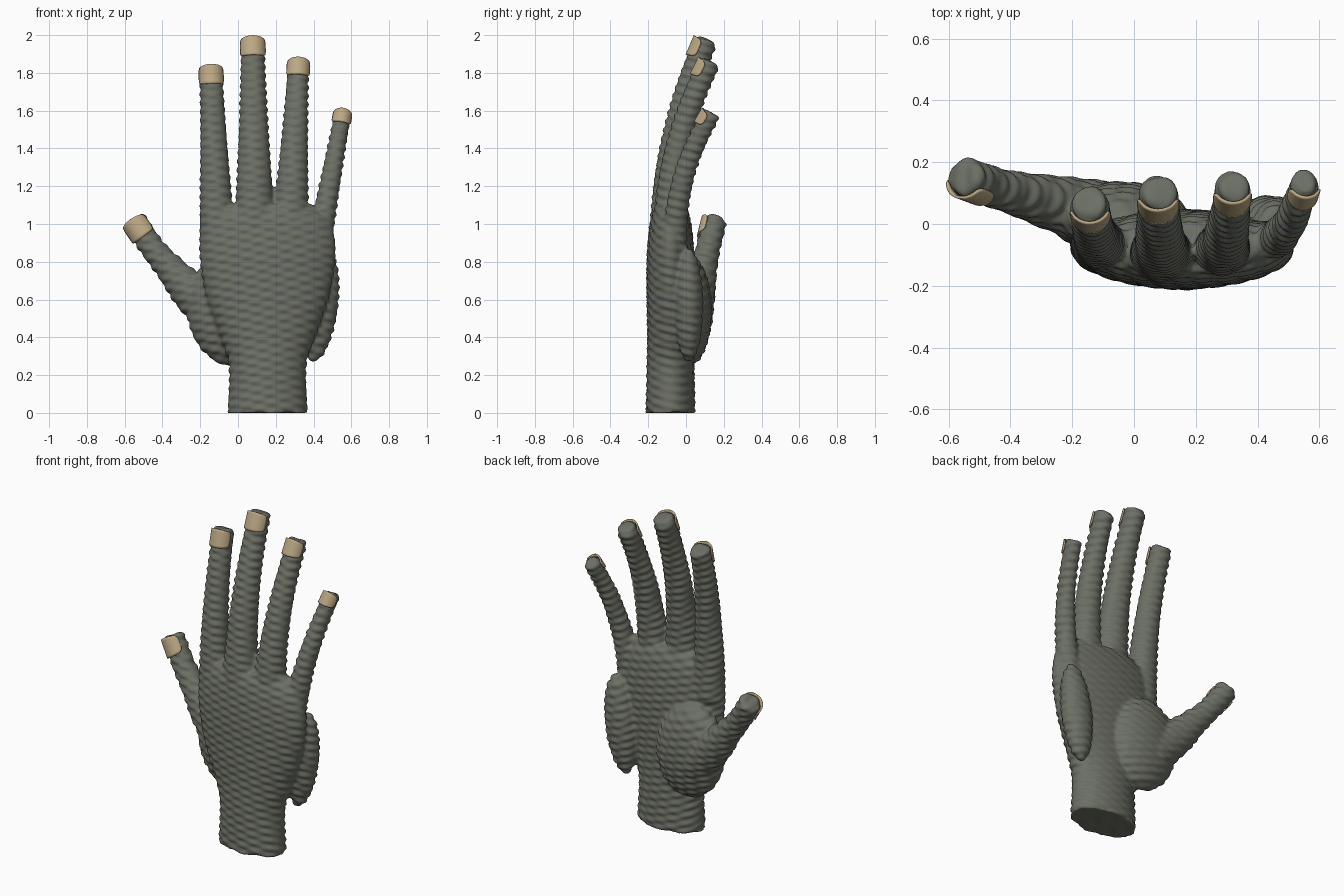
import bpy, bmesh, math
from mathutils import Vector, Matrix

if "Cube" in bpy.data.objects:
    bpy.data.objects.remove(bpy.data.objects["Cube"])


def material(name, rgb):
    m = bpy.data.materials.new(name)
    m.diffuse_color = (*rgb, 1)
    m.use_nodes = True
    m.node_tree.nodes["Principled BSDF"].inputs["Base Color"].default_value = m.diffuse_color
    return m


SKIN = material("grey green skin", (0.15, 0.16, 0.13))
NAIL = material("tan nail", (0.50, 0.39, 0.23))
BACK = Vector((0, -1, 0))


def spline(rows, steps=6):
    """Catmull-Rom through rows of numbers."""
    out = []
    n = len(rows)
    for i in range(n - 1):
        p = [rows[max(0, min(n - 1, i + k))] for k in (-1, 0, 1, 2)]
        for j in range(steps):
            t = j / steps
            out.append([0.5 * (2 * b + (c - a) * t + (2 * a - 5 * b + 4 * c - d) * t * t
                               + (3 * b - a - 3 * c + d) * t ** 3) for a, b, c, d in zip(*p)])
    out.append(list(rows[-1]))
    return out


def frame(t, ref):
    """Side and back-of-hand directions around a tangent."""
    d = (ref - t * ref.dot(t)).normalized()
    return t.cross(d), d


def tube(bm, rows, ref=BACK, round_tip=True, sides=36):
    """Closed elliptical tube through rows of x, y, z, width radius, depth radius."""
    rows = [list(r) for r in rows]
    pts = [Vector(r[:3]) for r in rows]
    if round_tip:
        tip, end = pts[-1], rows[-1]
        way = (tip - pts[-2]).normalized()
        for step, k in ((0.014, 0.92), (0.024, 0.7)):
            pts.append(tip + way * step)
            rows.append(end[:3] + [end[3] * k, end[4] * k])
    rings = []
    for i, p in enumerate(pts):
        t = (pts[min(i + 1, len(pts) - 1)] - pts[max(i - 1, 0)]).normalized()
        s, d = frame(t, ref)
        angles = [math.tau * k / sides for k in range(sides)]
        rings.append([bm.verts.new(p + s * math.cos(a) * rows[i][3] + d * math.sin(a) * rows[i][4])
                      for a in angles])
    for r0, r1 in zip(rings, rings[1:]):
        for k in range(sides):
            m = (k + 1) % sides
            bm.faces.new((r0[k], r0[m], r1[m], r1[k]))
    bm.faces.new(rings[0][::-1])
    bm.faces.new(rings[-1])


def pad(bm, centre, radii, tilt):
    mat = (Matrix.Translation(centre) @ Matrix.Rotation(math.radians(tilt), 4, 'Y')
           @ Matrix.Diagonal((*radii, 1)))
    bmesh.ops.create_uvsphere(bm, u_segments=40, v_segments=24, radius=1, matrix=mat)


def add_object(name, mesh, mat):
    mesh.materials.clear()
    mesh.materials.append(mat)
    for p in mesh.polygons:
        p.use_smooth = True
        p.material_index = 0
    ob = bpy.data.objects.new(name, mesh)
    bpy.context.collection.objects.link(ob)
    return ob


def depth(r):
    return 0.65 * r + 0.021


def finger(x0, x1, y0, y1, z0, z1, r0, r1, steps=20):
    """Tapering finger that curls towards the palm near its tip."""
    rows = []
    for i in range(steps + 1):
        f = i / steps
        r = r1 + (r0 - r1) * (1 - f) ** 1.4
        rows.append([x0 + (x1 - x0) * f, y0 + (y1 - y0) * f ** 2.3, z0 + (z1 - z0) * f, r, depth(r)])
    return rows


def nail(name, rows, ref):
    """Curved plate wrapped over the back of a fingertip."""
    tip = Vector(rows[-1][:3])
    t = (tip - Vector(rows[-2][:3])).normalized()
    s, d = frame(t, ref)
    rx, ry = rows[-1][3] + 0.005, rows[-1][4] + 0.006
    bm = bmesh.new()
    grid = []
    nu, nv = 8, 14
    for i in range(nu + 1):
        u = i / nu
        half = math.radians(74) * (1 - 0.18 * abs(2 * u - 1) ** 5)
        row = []
        for j in range(nv + 1):
            w = 2 * j / nv - 1
            a = w * half
            along = 0.018 - rx * 1.65 * (1 - u) - 0.008 * w * w * (2 * u - 1)
            row.append(bm.verts.new(tip + t * along + s * rx * math.sin(a) + d * ry * math.cos(a)))
        grid.append(row)
    for i in range(nu):
        for j in range(nv):
            bm.faces.new((grid[i][j], grid[i][j + 1], grid[i + 1][j + 1], grid[i + 1][j]))
    bmesh.ops.recalc_face_normals(bm, faces=bm.faces)
    mesh = bpy.data.meshes.new(name)
    bm.to_mesh(mesh)
    bm.free()
    ob = add_object(name, mesh, NAIL)
    mod = ob.modifiers.new("thickness", 'SOLIDIFY')
    mod.thickness = 0.009
    mod.offset = 0


# Fingers: x, y, z and radius, each from base to tip
digits = {
    "index": (BACK, finger(-0.105, -0.143, -0.07, 0.062, 0.85, 1.81, 0.10, 0.06)),
    "middle": (BACK, finger(0.09, 0.078, -0.10, 0.10, 0.9, 1.955, 0.115, 0.062)),
    "ring": (BACK, finger(0.272, 0.32, -0.09, 0.118, 0.9, 1.84, 0.105, 0.056)),
    "little": (BACK, finger(0.42, 0.552, -0.06, 0.127, 0.85, 1.57, 0.07, 0.045)),
}
# Thumb: x, y, z, radius
thumb = [(-0.08, 0.03, 0.48, 0.13), (-0.25, 0.065, 0.64, 0.105), (-0.36, 0.093, 0.765, 0.078),
         (-0.45, 0.117, 0.87, 0.066), (-0.542, 0.15, 1.005, 0.065)]
digits["thumb"] = (Vector((-0.3, -1, 0)), spline([(*p, depth(p[3])) for p in thumb]))

bm = bmesh.new()
# Wrist and palm: height, half width, half depth
palm = [(0, 0.212, 0.13), (0.25, 0.205, 0.125), (0.4, 0.25, 0.122), (0.6, 0.32, 0.125),
        (0.8, 0.357, 0.125), (0.95, 0.352, 0.115), (1.04, 0.31, 0.10), (1.1, 0.24, 0.075)]
tube(bm, spline([(0.157, -0.082, z, rx, ry) for z, rx, ry in palm]), round_tip=False, sides=48)
# Fingers, thumb and the two palm pads
for ref, rows in digits.values():
    tube(bm, rows, ref)
pad(bm, (-0.05, 0.02, 0.54), (0.22, 0.115, 0.29), -8)
pad(bm, (0.435, 0.015, 0.57), (0.095, 0.075, 0.30), 7)
bmesh.ops.recalc_face_normals(bm, faces=bm.faces)
mesh = bpy.data.meshes.new("rough_hand")
bm.to_mesh(mesh)
bm.free()
rough = add_object("rough_hand", mesh, SKIN)

# Fuse into one skin
fuse = rough.modifiers.new("fuse", 'REMESH')
fuse.mode = 'VOXEL'
fuse.voxel_size = 0.0105
soft = rough.modifiers.new("soften", 'SMOOTH')
soft.factor = 0.5
soft.iterations = 5
deps = bpy.context.evaluated_depsgraph_get()
skin = bpy.data.meshes.new_from_object(rough.evaluated_get(deps))
bpy.data.objects.remove(rough)

# Fine wrinkles: two crossing sets of ripples along the normals
normals = [v.normal.copy() for v in skin.vertices]
for v, n in zip(skin.vertices, normals):
    x, y, z = v.co
    wave = math.sin(135 * z + 35 * x + 25 * y) + 0.6 * math.sin(120 * z - 55 * x + 40 * y + 1)
    v.co += n * 0.0032 * wave
    v.co.z = max(v.co.z, 0)
skin.name = "hand"
add_object("hand", skin, SKIN)

# Nails
for name, (ref, rows) in digits.items():
    nail(name + "_nail", rows, ref)
